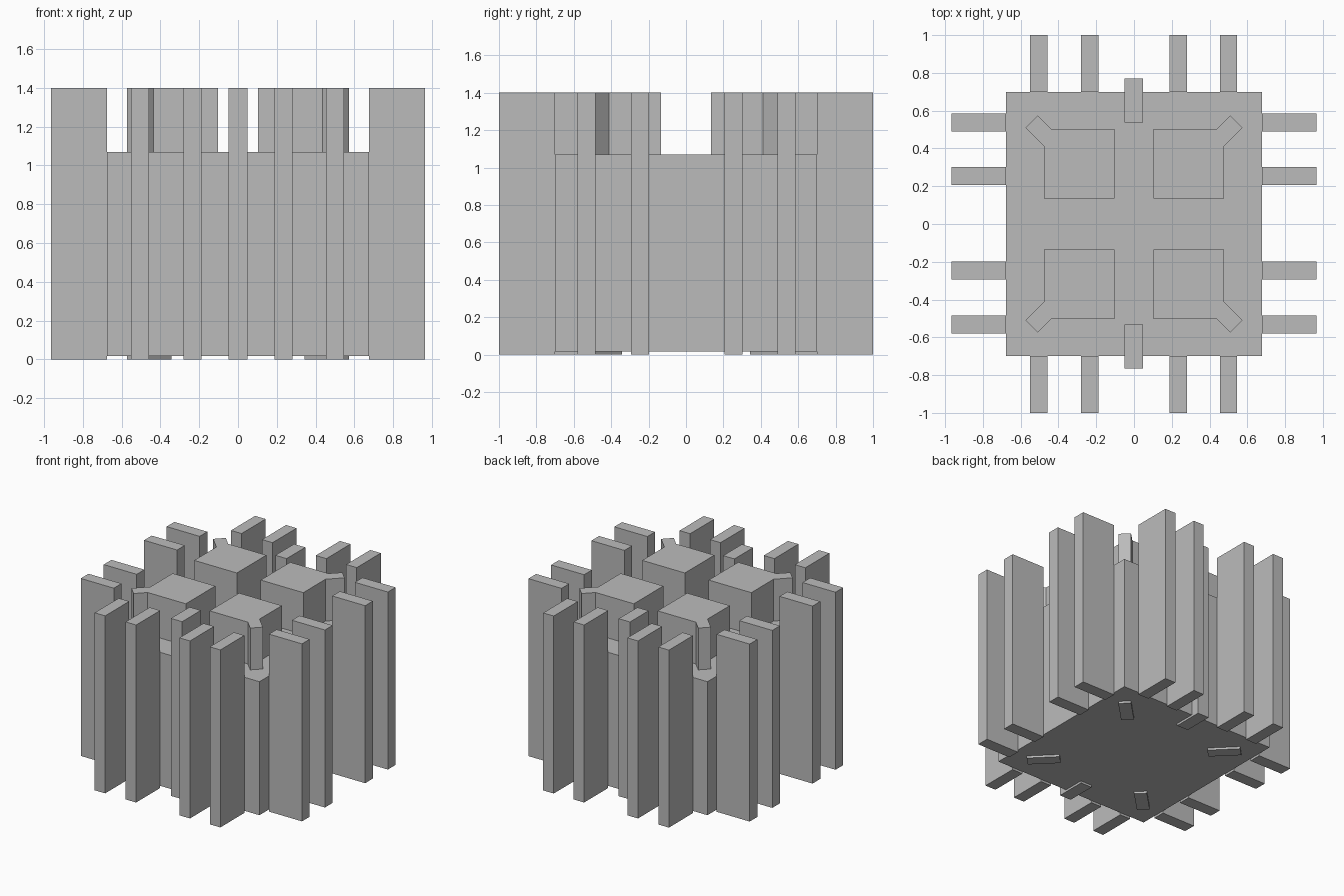
import bpy
from math import radians

cube = bpy.data.objects.get("Cube")
if cube:
    bpy.data.objects.remove(cube, do_unlink=True)

TOP = 1.4

grey = bpy.data.materials.new("plain grey")
grey.use_nodes = True
colour = (0.5, 0.5, 0.5, 1)
grey.diffuse_color = colour
grey.node_tree.nodes["Principled BSDF"].inputs["Base Color"].default_value = colour


def block(name, x, y, z=(0, TOP), turn=0):
    """Box spanning the given ranges, turned about its own vertical axis."""
    spans = (x, y, z)
    bpy.ops.mesh.primitive_cube_add(size=1, location=[(a + b) / 2 for a, b in spans])
    ob = bpy.context.object
    ob.name = name
    ob.scale = [b - a for a, b in spans]
    ob.rotation_euler.z = radians(turn)
    ob.data.materials.append(grey)
    return ob


# Central body, raised slightly off the ground
block("body", (-0.677, 0.677), (-0.70, 0.70), (0.017, 1.07))

# Four square towers on top, each with a diagonal corner fin
for sx in (-1, 1):
    for sy in (-1, 1):
        tx = sorted((sx * 0.104, sx * 0.476))
        ty = sorted((sy * 0.134, sy * 0.502))
        block("tower", tx, ty, (1.07, TOP))
        cx, cy = sx * 0.458, sy * 0.458
        block("corner_fin", (cx - 0.118, cx + 0.118), (cy - 0.046, cy + 0.046),
              turn=45 * sx * sy)

# Paired fins standing out from the front and back
for x in (-0.505, -0.235, 0.235, 0.50):
    for name, y in (("front_fin", (-1, -0.70)), ("back_fin", (0.70, 1))):
        block(name, (x - 0.046, x + 0.046), y)

# Paired fins standing out from the left and right
for y in (-0.533, -0.247, 0.255, 0.537):
    for name, x in (("right_fin", (-0.965, -0.677)), ("left_fin", (0.677, 0.965))):
        block(name, x, (y - 0.048, y + 0.048))

# Short middle fins set into the front and back
block("front_middle_fin", (-0.05, 0.048), (-0.765, -0.532))
block("back_middle_fin", (-0.05, 0.048), (0.537, 0.77))
